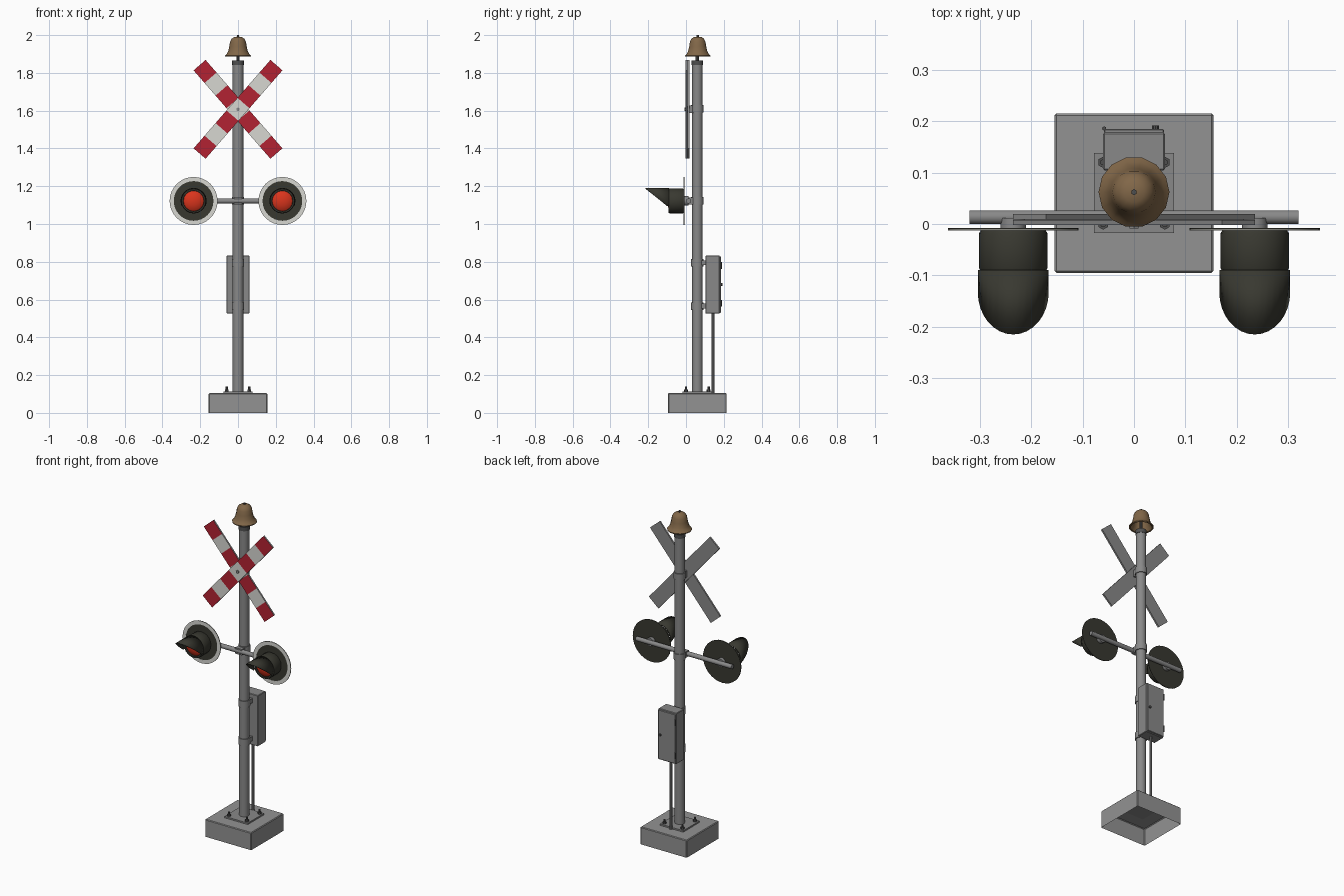
import bpy, bmesh, math
from mathutils import Matrix, Vector

if "Cube" in bpy.data.objects:
    bpy.data.objects.remove(bpy.data.objects["Cube"])

PY = 0.06  # y of the pole axis


def mat(name, r, g, b):
    m = bpy.data.materials.new(name)
    m.diffuse_color = (r, g, b, 1)
    m.use_nodes = True
    m.node_tree.nodes["Principled BSDF"].inputs["Base Color"].default_value = m.diffuse_color
    return m


STEEL = mat("galvanised grey", 0.25, 0.25, 0.25)
CONCRETE = mat("concrete grey", 0.29, 0.29, 0.29)
DARKSTEEL = mat("dark steel", 0.08, 0.08, 0.08)
BLACK = mat("signal black", 0.04, 0.04, 0.03)
WHITE = mat("sign white", 0.68, 0.68, 0.64)
RED = mat("sign red", 0.45, 0.016, 0.032)
LENS = mat("lens red", 0.7, 0.035, 0.012)
BRONZE = mat("bell bronze", 0.22, 0.135, 0.065)


def finish(name, bm, mats, smooth=True):
    me = bpy.data.meshes.new(name)
    bmesh.ops.recalc_face_normals(bm, faces=bm.faces)
    bm.to_mesh(me)
    bm.free()
    ob = bpy.data.objects.new(name, me)
    bpy.context.collection.objects.link(ob)
    for m in mats:
        me.materials.append(m)
    if smooth:
        bpy.ops.object.select_all(action='DESELECT')
        ob.select_set(True)
        bpy.context.view_layer.objects.active = ob
        bpy.ops.object.shade_smooth_by_angle(angle=math.radians(35))
    return ob


def box(name, lo, hi, m, bevel=0.0):
    lo, hi = Vector(lo), Vector(hi)
    bm = bmesh.new()
    bmesh.ops.create_cube(bm, size=1, matrix=Matrix.Translation((lo + hi) / 2)
                          @ Matrix.Diagonal((hi - lo).to_4d()))
    if bevel:
        bmesh.ops.bevel(bm, geom=bm.edges[:], offset=bevel, segments=1, affect='EDGES')
    return finish(name, bm, [m], False)


def rod(name, a, b, r, m, n=16):
    a, b = Vector(a), Vector(b)
    bm = bmesh.new()
    rot = (b - a).to_track_quat('Z', 'Y').to_matrix().to_4x4()
    bmesh.ops.create_cone(bm, cap_ends=True, segments=n, radius1=r, radius2=r,
                          depth=(b - a).length, matrix=Matrix.Translation((a + b) / 2) @ rot)
    return finish(name, bm, [m])


def lathe(name, profile, origin, m, n=16, front=False):
    """Spin (radius, height) points; front=True turns the axis to -y."""
    bm = bmesh.new()
    vs = [bm.verts.new((r, 0, h)) for r, h in profile]
    es = [bm.edges.new(p) for p in zip(vs, vs[1:])]
    bmesh.ops.spin(bm, geom=vs + es, cent=(0, 0, 0), axis=(0, 0, 1),
                   angle=math.tau, steps=n, use_merge=False)
    bmesh.ops.remove_doubles(bm, verts=bm.verts, dist=1e-5)
    rot = Matrix.Rotation(math.pi / 2, 4, 'X') if front else Matrix()
    bm.transform(Matrix.Translation(origin) @ rot)
    return finish(name, bm, [m])


# Foundation: hollow block, open underneath
base = box("foundation", (-0.155, PY - 0.155, 0), (0.155, PY + 0.155, 0.105), CONCRETE)
bm = bmesh.new()
bm.from_mesh(base.data)
bmesh.ops.delete(bm, geom=[f for f in bm.faces if f.normal.z < -0.5], context='FACES_ONLY')
bmesh.ops.bevel(bm, geom=[e for e in bm.edges if len(e.link_faces) == 2],
                offset=0.004, segments=1, affect='EDGES')
bm.to_mesh(base.data)
bm.free()

# Base plate with anchor bolts
box("base_plate", (-0.078, PY - 0.078, 0.104), (0.078, PY + 0.078, 0.114), STEEL)
for sx in (-1, 1):
    for sy in (-1, 1):
        x, y = sx * 0.06, PY + sy * 0.06
        rod("anchor_nut", (x, y, 0.113), (x, y, 0.125), 0.011, DARKSTEEL, 6)
        rod("anchor_stud", (x, y, 0.12), (x, y, 0.139), 0.006, DARKSTEEL, 8)

# Pole, cap and clamps
rod("pole", (0, PY, 0.11), (0, PY, 1.85), 0.028, STEEL, 20)
rod("pole_cap", (0, PY, 1.842), (0, PY, 1.866), 0.031, DARKSTEEL, 20)
for z in (0.565, 0.795, 1.123, 1.61):
    rod("pole_clamp", (0, PY, z - 0.02), (0, PY, z + 0.02), 0.033, STEEL, 20)

# Bell
rod("bell_post", (0, PY, 1.86), (0, PY, 1.97), 0.009, DARKSTEEL, 8)
lathe("bell", [(0, 1.992), (0.02, 1.99), (0.034, 1.981), (0.042, 1.965), (0.046, 1.94),
               (0.052, 1.915), (0.06, 1.9), (0.069, 1.891), (0.068, 1.886), (0.06, 1.888),
               (0.046, 1.91), (0.038, 1.95), (0.026, 1.975), (0, 1.98)], (0, PY + 0.002, 0), BRONZE, 14)
rod("bell_nut", (0, PY + 0.002, 1.988), (0, PY + 0.002, 2.0), 0.006, DARKSTEEL, 6)

# Crossed boards: seven stripes on the front, bare metal elsewhere
HALF, WID, CZ = 0.31, 0.042, 1.607
for k, tilt in enumerate((49, -49)):
    bm = bmesh.new()
    y0 = -0.002 + 0.011 * k
    for i in range(7):
        L = 2 * HALF / 7
        x0 = -HALF + i * L
        quads = [[(x0, y0, -WID), (x0 + L, y0, -WID), (x0 + L, y0, WID), (x0, y0, WID)]]
        y1 = y0 + 0.01
        quads += [[(x0, y1, -WID), (x0, y1, WID), (x0 + L, y1, WID), (x0 + L, y1, -WID)]]
        for s in (-WID, WID):
            quads.append([(x0, y0, s), (x0 + L, y0, s), (x0 + L, y1, s), (x0, y1, s)])
        for x in ([x0] if i == 0 else [x0 + L] if i == 6 else []):
            quads.append([(x, y0, -WID), (x, y1, -WID), (x, y1, WID), (x, y0, WID)])
        for j, q in enumerate(quads):
            f = bm.faces.new([bm.verts.new(p) for p in q])
            f.material_index = (1 + i % 2) if j == 0 else 0
    bmesh.ops.remove_doubles(bm, verts=bm.verts, dist=1e-5)
    bm.transform(Matrix.Translation((0, 0, CZ)) @ Matrix.Rotation(math.radians(-tilt), 4, 'Y'))
    finish("crossed_board", bm, [STEEL, RED, WHITE], False)
box("board_bracket", (-0.02, 0.018, CZ - 0.02), (0.02, 0.04, CZ + 0.02), STEEL)
rod("board_bolt", (0, -0.009, CZ), (0, 0.02, CZ), 0.01, STEEL, 6)

# Light crossarm
LZ = 1.122
rod("crossarm", (-0.32, 0.0135, LZ), (0.32, 0.0135, LZ), 0.0135, STEEL, 14)
box("crossarm_bracket", (-0.022, 0.005, LZ - 0.018), (0.022, 0.04, LZ + 0.018), STEEL)

# Two warning lights
for sx in (-1, 1):
    X = sx * 0.235
    rod("light_mount", (X, 0.012, LZ), (X, -0.012, LZ), 0.025, STEEL, 12)
    rod("target_disc", (X, -0.008, LZ), (X, -0.011, LZ), 0.127, BLACK, 32)
    lathe("target_white_rim", [(0.105, 0.011), (0.105, 0.0125), (0.127, 0.0125), (0.127, 0.011)],
          (X, 0, LZ), WHITE, 32, True)
    lathe("light_housing", [(0, 0.011), (0.062, 0.011), (0.0665, 0.018), (0.0665, 0.086),
                            (0.063, 0.092), (0.055, 0.092), (0.055, 0.082), (0, 0.082)],
          (X, 0, LZ), BLACK, 20, True)
    lathe("light_lens", [(0.054, 0.083), (0.045, 0.09), (0.025, 0.097), (0, 0.1)],
          (X, 0, LZ), LENS, 16, True)
    # Visor: tube cut on a slant, longest at the top
    bm = bmesh.new()
    rows, N, R = [], 20, 0.067
    for i in range(N + 1):
        a = math.radians(-24 + 228 * i / N)
        x, h = R * math.cos(a), R * math.sin(a)
        tip = -0.1 - (h + 0.027) / 0.094 * 0.115
        rows.append([bm.verts.new((X + x, y, LZ + h)) for y in (-0.09, tip)])
    for p, q in zip(rows, rows[1:]):
        bm.faces.new((p[0], q[0], q[1], p[1]))
    visor = finish("light_visor", bm, [BLACK])
    mod = visor.modifiers.new("thickness", 'SOLIDIFY')
    mod.thickness = 0.004
    mod.offset = 0

# Control box on the back, with door hinges, latch and conduit
box("control_box", (-0.06, 0.104, 0.525), (0.06, 0.178, 0.833), STEEL, 0.003)
box("control_box_door", (-0.058, 0.176, 0.53), (0.058, 0.185, 0.828), STEEL, 0.002)
for z in (0.58, 0.78):
    rod("door_hinge", (-0.058, 0.186, z - 0.018), (-0.058, 0.186, z + 0.018), 0.004, DARKSTEEL, 8)
rod("door_latch", (0.042, 0.183, 0.68), (0.042, 0.192, 0.68), 0.007, DARKSTEEL, 10)
for z in (0.565, 0.795):
    box("control_box_bracket", (-0.025, 0.07, z - 0.013), (0.025, 0.106, z + 0.013), STEEL)
rod("conduit", (0, 0.143, 0.104), (0, 0.143, 0.53), 0.008, STEEL, 10)
